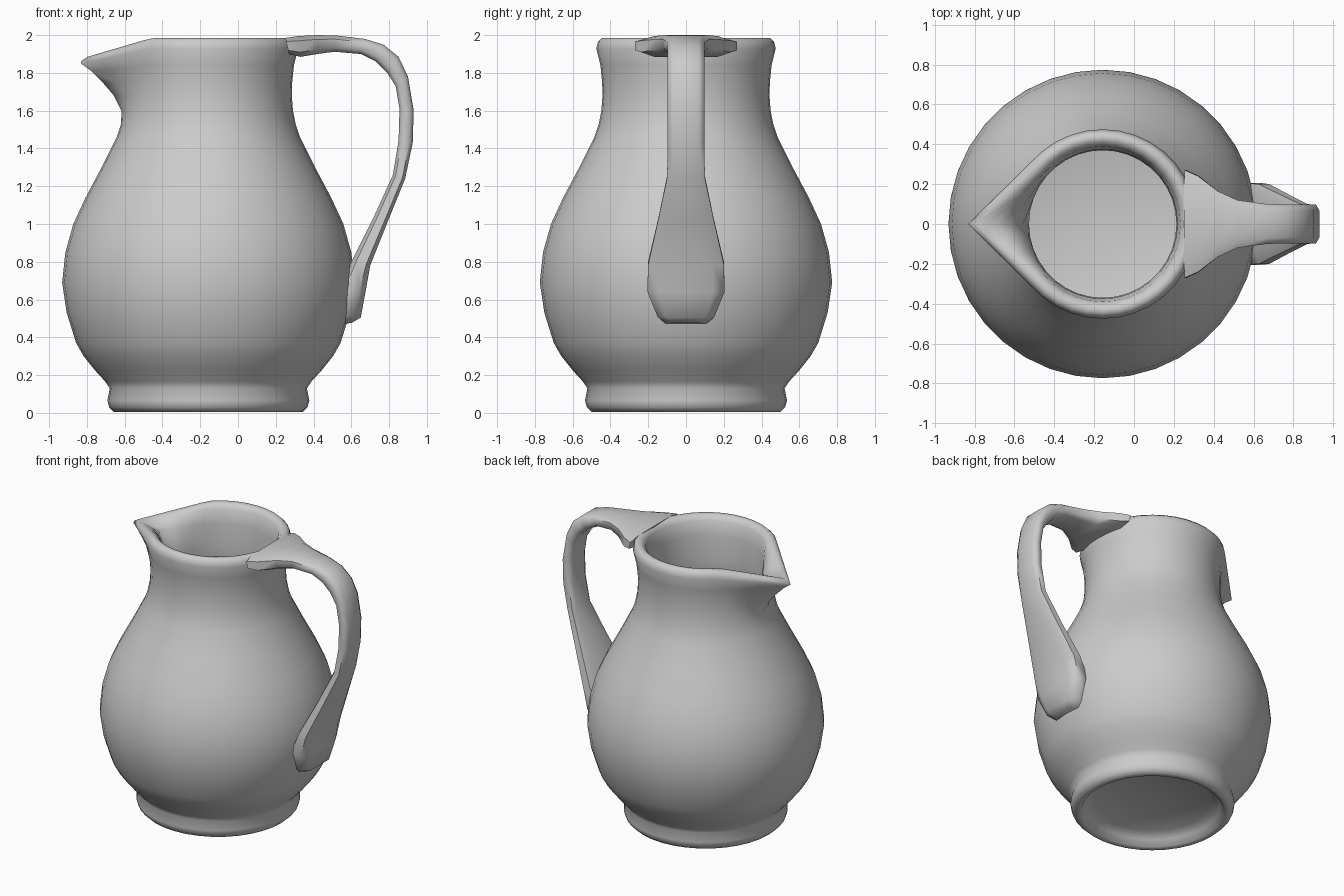
import bpy, bmesh, math
from mathutils import Vector

CX = -0.157   # axis of the jug body
SEG = 36


def loft(name, rings, angle):
    """Skin a list of point rings and cap both ends."""
    bm = bmesh.new()
    loops = [[bm.verts.new(p) for p in ring] for ring in rings]
    n = len(loops[0])
    for a, b in zip(loops, loops[1:]):
        for i in range(n):
            j = (i + 1) % n
            bm.faces.new((a[i], a[j], b[j], b[i]))
    bm.faces.new(loops[0])
    bm.faces.new(loops[-1])
    bmesh.ops.recalc_face_normals(bm, faces=bm.faces)
    me = bpy.data.meshes.new(name)
    bm.to_mesh(me)
    bm.free()
    ob = bpy.data.objects.new(name, me)
    bpy.context.collection.objects.link(ob)
    bpy.ops.object.select_all(action='DESELECT')
    ob.select_set(True)
    bpy.context.view_layer.objects.active = ob
    bpy.ops.object.shade_smooth_by_angle(angle=math.radians(angle))
    return ob


def jug_ring(r, z, reach=0, drop=0):
    """Circle pulled into a teardrop whose tip lies `reach` from the axis toward -x."""
    pts = []
    for i in range(SEG):
        t = 2 * math.pi * i / SEG
        off = min(t, 2 * math.pi - t)
        rad, w = r, 0
        if reach > r:
            alpha = math.acos(r / reach)
            if off < alpha:
                rad = r / math.cos(alpha - off)
            w = max(0, (rad * math.cos(off) - 0.3) / (reach - 0.3))
        pts.append((CX - rad * math.cos(t), rad * math.sin(t), z - drop * w))
    return pts


# Body: recessed base, foot, belly, neck, spouted rim, then the inner wall down to the floor
profile = [
    (0.05, 0.09), (0.38, 0.085), (0.44, 0.05), (0.465, 0.008), (0.50, 0.005),
    (0.525, 0.03), (0.535, 0.065), (0.522, 0.13), (0.545, 0.165), (0.60, 0.225),
    (0.66, 0.30), (0.70, 0.37), (0.75, 0.53), (0.774, 0.69), (0.757, 0.85),
    (0.715, 1.00), (0.65, 1.14), (0.565, 1.30), (0.485, 1.46), (0.462, 1.53),
    (0.448, 1.60, 0.46), (0.442, 1.68, 0.50), (0.444, 1.75, 0.56),
    (0.453, 1.84, 0.62, 0.03), (0.475, 1.93, 0.675, 0.08), (0.466, 1.965, 0.67, 0.1),
    (0.445, 1.985, 0.64, 0.1), (0.415, 1.98, 0.60, 0.1), (0.39, 1.95, 0.54, 0.08),
    (0.375, 1.85, 0.47), (0.37, 1.70, 0.40), (0.37, 1.58), (0.40, 1.46),
    (0.49, 1.30), (0.63, 1.02), (0.69, 0.80), (0.685, 0.62), (0.62, 0.36),
    (0.50, 0.20), (0.36, 0.15), (0.05, 0.14),
]
loft("jug_body", [jug_ring(*row) for row in profile], 60)

# Handle: outer (x, z), inner (x, z) and half width along the strap
strap = [
    (0.25, 1.985, 0.27, 1.90, 0.27), (0.32, 1.995, 0.33, 1.885, 0.24),
    (0.42, 2.0, 0.42, 1.90, 0.165), (0.52, 1.998, 0.51, 1.912, 0.12),
    (0.67, 1.98, 0.65, 1.90, 0.10), (0.77, 1.95, 0.73, 1.86, 0.097),
    (0.85, 1.885, 0.79, 1.80, 0.097), (0.90, 1.78, 0.835, 1.73, 0.097),
    (0.93, 1.60, 0.855, 1.61, 0.097), (0.925, 1.43, 0.85, 1.44, 0.097),
    (0.885, 1.24, 0.82, 1.26, 0.10), (0.80, 1.03, 0.72, 1.04, 0.145),
    (0.70, 0.78, 0.605, 0.81, 0.20), (0.675, 0.64, 0.53, 0.65, 0.205),
    (0.65, 0.505, 0.48, 0.52, 0.15), (0.60, 0.475, 0.46, 0.47, 0.11),
]
section = [(1, 0.7), (0.55, 1), (-0.55, 1), (-1, 0.7), (-1, -0.7), (-0.55, -1), (0.55, -1), (1, -0.7)]
rings = []
for ox, oz, ix, iz, w in strap:
    o, i = Vector((ox, 0, oz)), Vector((ix, 0, iz))
    mid, half = (o + i) / 2, (o - i) / 2
    rings.append([mid + half * a + Vector((0, w * b, 0)) for a, b in section])
loft("handle", rings, 60)
